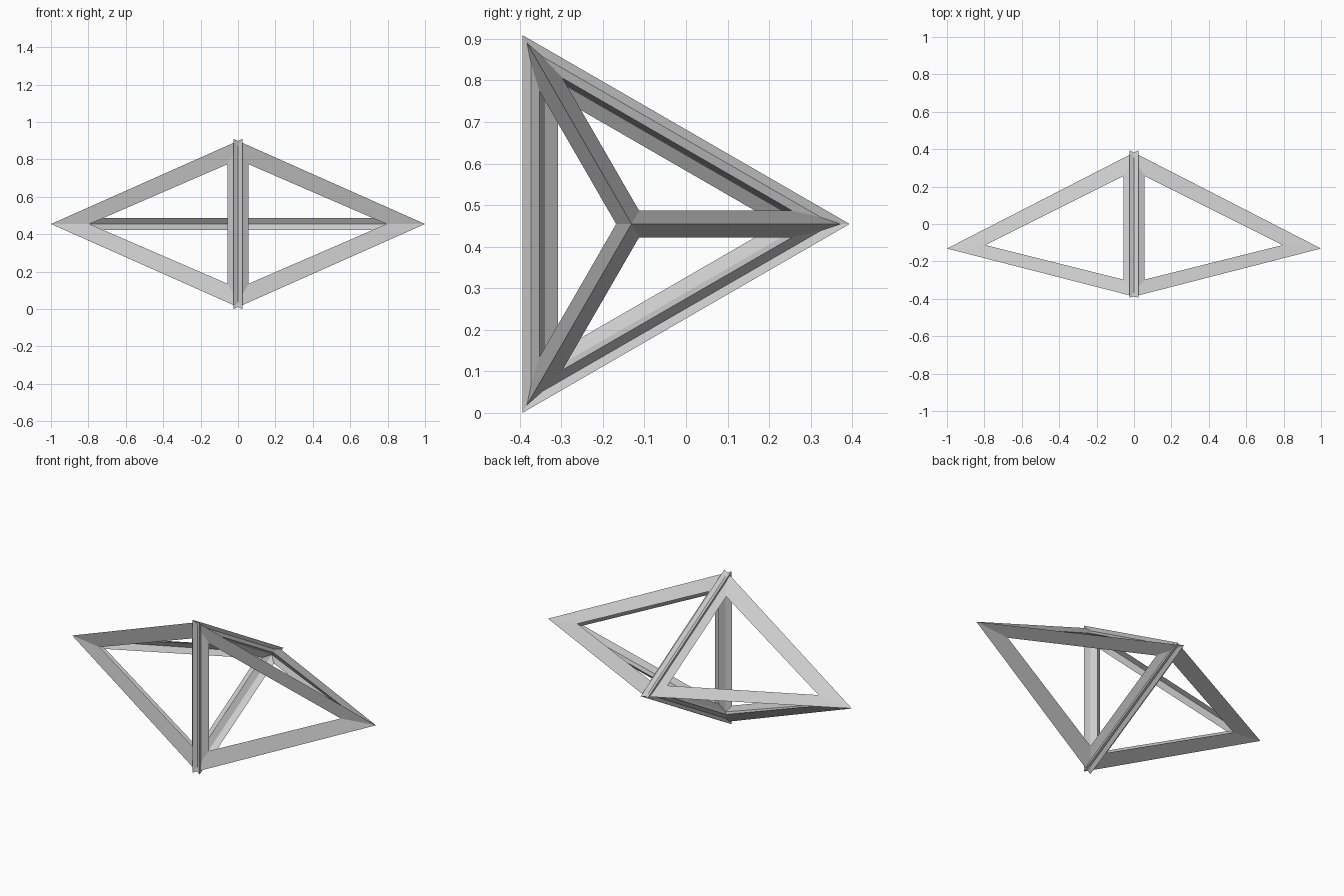
import bpy, bmesh
from math import cos, sin, pi

if "Cube" in bpy.data.objects:
    bpy.data.objects.remove(bpy.data.objects["Cube"])

R, H = 0.4706, 0.9412        # base radius and height of each three-sided pyramid
BAR = 0.1176                 # strut thickness
CENTRE = (0, -0.1312, 0.4545)


def frame_half(name, side):
    """Closed three-sided pyramid lying along x, turned into a strut frame."""
    bm = bmesh.new()
    base = [bm.verts.new((0, R * cos(i * 2 * pi / 3), R * sin(i * 2 * pi / 3)))
            for i in range(3)]
    tip = bm.verts.new((side * H, 0, 0))
    bm.faces.new(base)
    for i in range(3):
        bm.faces.new((base[i], base[(i + 1) % 3], tip))
    bmesh.ops.recalc_face_normals(bm, faces=bm.faces)
    mesh = bpy.data.meshes.new(name)
    bm.to_mesh(mesh)
    bm.free()
    obj = bpy.data.objects.new(name, mesh)
    obj.location = CENTRE
    bpy.context.collection.objects.link(obj)

    # diamond-section struts along every edge
    wire = obj.modifiers.new("struts", 'WIREFRAME')
    wire.thickness = BAR
    wire.offset = 0
    wire.use_even_offset = True
    wire.use_replace = True
    return obj


# two frames joined base to base
frame_half("right_pyramid_frame", 1)
frame_half("left_pyramid_frame", -1)
